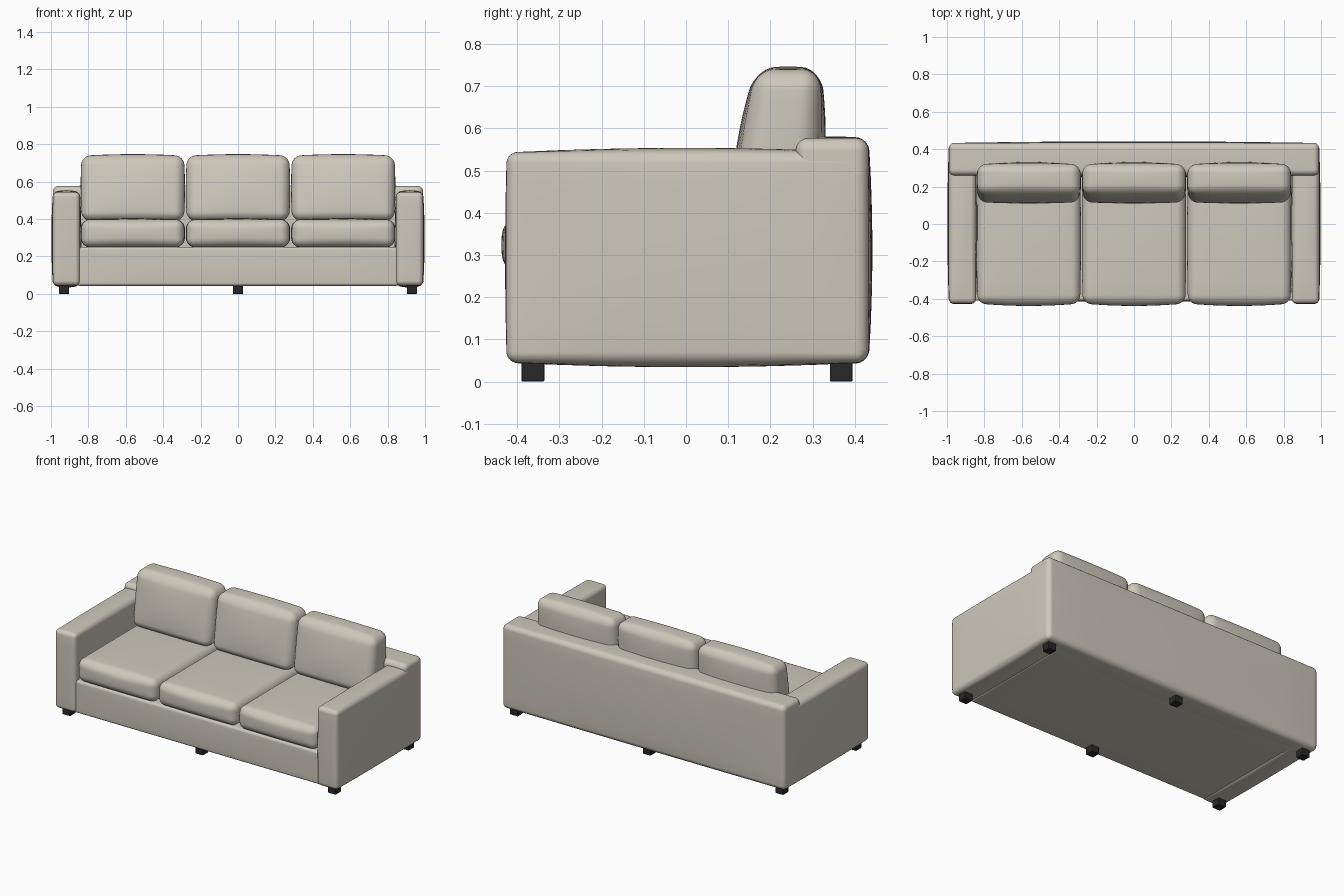
import bpy, bmesh, math
from mathutils import Vector

if "Cube" in bpy.data.objects:
    bpy.data.objects.remove(bpy.data.objects["Cube"])


def material(name, rgb):
    m = bpy.data.materials.new(name)
    m.diffuse_color = (*rgb, 1)
    m.use_nodes = True
    m.node_tree.nodes["Principled BSDF"].inputs["Base Color"].default_value = m.diffuse_color
    return m


FABRIC = material("beige fabric", (0.62, 0.58, 0.50))
BLACK = material("black feet", (0.02, 0.02, 0.02))
N, E = 16, 4          # grid segments per side, of which E on each rounded edge


def stretch(u, h, r):
    """Spread grid position u (-1..1) so that the rounded edge gets E segments."""
    i = abs(u) * N / 2
    flat = N / 2 - E
    if i <= flat:
        v = (h - r) * i / flat
    else:
        v = h - r + r * math.tan((i - flat) / E * math.pi / 4)
    return math.copysign(v, u)


def padded_box(name, lo, hi, r, bulge=(0, 0, 0), taper=0, lean=0):
    """Rounded upholstered box whose faces swell outward by bulge."""
    lo, hi = Vector(lo), Vector(hi)
    c, h = (lo + hi) / 2, (hi - lo) / 2
    bm = bmesh.new()
    bmesh.ops.create_cube(bm, size=2)
    bmesh.ops.subdivide_edges(bm, edges=bm.edges[:], cuts=N - 1, use_grid_fill=True)
    for v in bm.verts:
        p = Vector([stretch(v.co[k], h[k], r) for k in range(3)])
        q = Vector([max(-(h[k] - r), min(h[k] - r, p[k])) for k in range(3)])
        p = q + (p - q).normalized() * r
        n = [p[k] / h[k] for k in range(3)]
        for k in range(3):
            a, b = n[(k + 1) % 3], n[(k + 2) % 3]
            p[k] += bulge[k] * n[k] * (1 - a * a) * (1 - b * b)
        p.y = p.y * (1 - taper * n[2]) + lean * n[2]
        v.co = p + c
    bmesh.ops.recalc_face_normals(bm, faces=bm.faces[:])
    me = bpy.data.meshes.new(name)
    bm.to_mesh(me)
    bm.free()
    me.shade_smooth()
    me.materials.append(FABRIC)
    ob = bpy.data.objects.new(name, me)
    bpy.context.collection.objects.link(ob)
    return ob


# frame: base, back rest and arms
padded_box("base", (-0.86, -0.41, 0.043), (0.86, 0.36, 0.25), 0.015, (0, 0.004, 0.002))
padded_box("back", (-0.99, 0.26, 0.045), (0.99, 0.433, 0.577), 0.03, (0, 0.009, 0.004))
for s, side in ((-1, "left"), (1, "right")):
    xs = sorted((s * 0.845, s * 0.99))
    padded_box(side + "_arm", (xs[0], -0.425, 0.045), (xs[1], 0.428, 0.543), 0.025,
               (0.008, 0.004, 0.011))

# three seat and back cushions
for i in (-1, 0, 1):
    x = i * 0.5625
    padded_box(f"seat_cushion_{i + 2}", (x - 0.274, -0.425, 0.25),
               (x + 0.274, 0.27, 0.397), 0.045, (0.005, 0.013, 0.008))
    padded_box(f"back_cushion_{i + 2}", (x - 0.273, 0.137, 0.392),
               (x + 0.273, 0.315, 0.738), 0.048, (0.006, 0.016, 0.009),
               taper=0.12, lean=0.016)

# six block feet
for x in (-0.93, 0, 0.93):
    for y in (-0.363, 0.368):
        bpy.ops.mesh.primitive_cube_add(size=1, location=(x, y, 0.025))
        foot = bpy.context.object
        foot.name = "foot"
        foot.scale = (0.054, 0.054, 0.05)
        bpy.ops.object.transform_apply(location=False, rotation=False, scale=True)
        foot.data.materials.append(BLACK)
        bev = foot.modifiers.new("soft edges", 'BEVEL')
        bev.width = 0.003
        bev.segments = 2
